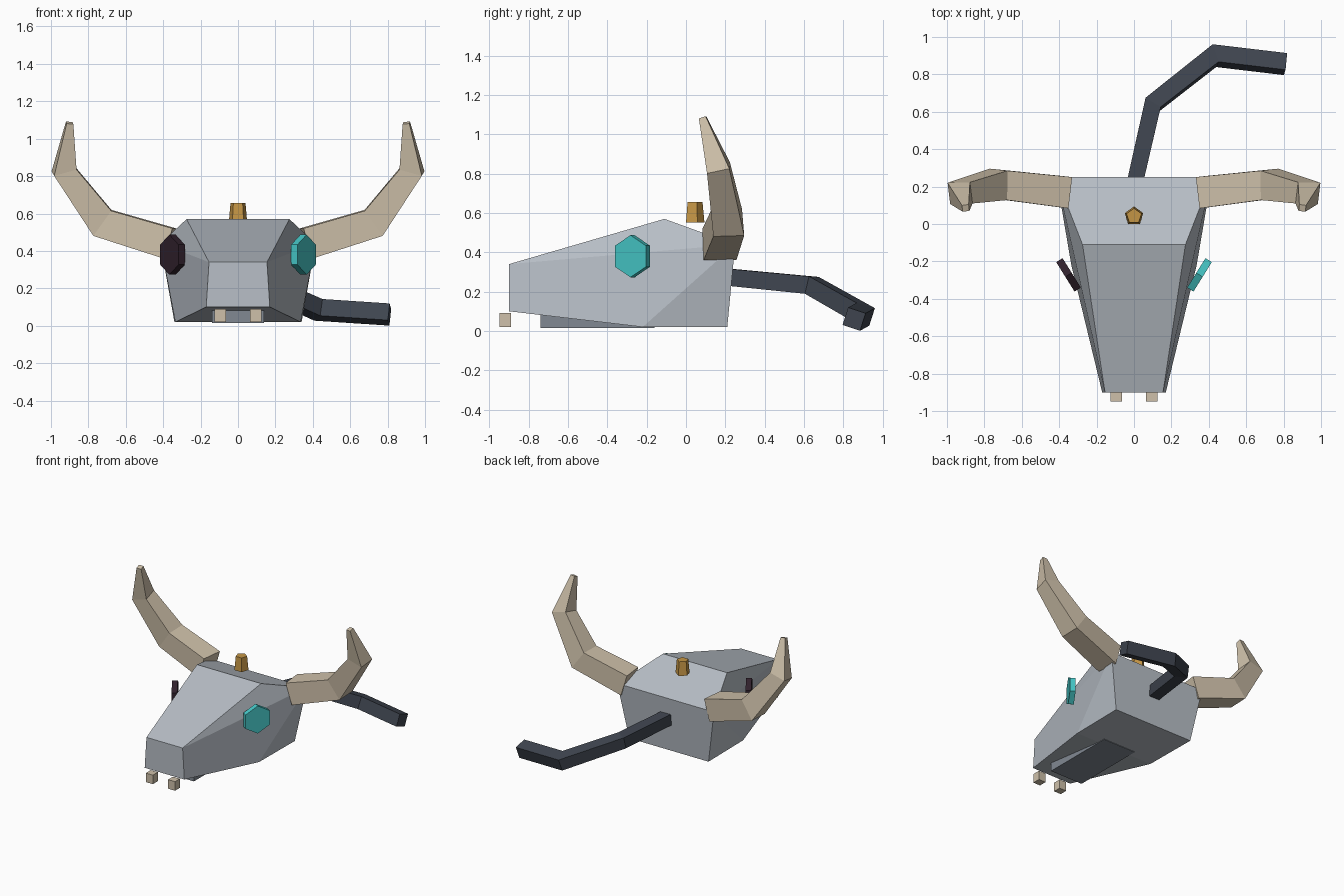
import bpy, bmesh, math
from mathutils import Vector, Matrix

cube = bpy.data.objects.get("Cube")
if cube:
    bpy.data.objects.remove(cube)


def material(name, r, g, b):
    m = bpy.data.materials.new(name)
    m.use_nodes = True
    m.diffuse_color = (r, g, b, 1)
    m.node_tree.nodes["Principled BSDF"].inputs["Base Color"].default_value = (r, g, b, 1)
    return m


BONE = material("pale_grey", 0.48, 0.52, 0.57)
JAW = material("slate_grey", 0.22, 0.25, 0.29)
HORN = material("ivory", 0.62, 0.53, 0.40)
GOLD = material("gold", 0.55, 0.30, 0.06)
TEAL = material("turquoise", 0.06, 0.56, 0.56)
DARK = material("dark_plum", 0.03, 0.015, 0.025)
TAIL = material("charcoal", 0.05, 0.06, 0.08)


def finish(name, bm, mat):
    bmesh.ops.recalc_face_normals(bm, faces=bm.faces)
    mesh = bpy.data.meshes.new(name)
    bm.to_mesh(mesh)
    bm.free()
    mesh.materials.append(mat)
    obj = bpy.data.objects.new(name, mesh)
    bpy.context.collection.objects.link(obj)
    return obj


def box(name, center, size, mat):
    bm = bmesh.new()
    bmesh.ops.create_cube(bm, size=1, matrix=Matrix.Translation(center) @ Matrix.Diagonal((*size, 1)))
    return finish(name, bm, mat)


def prism(name, sides, r1, r2, depth, matrix, mat):
    bm = bmesh.new()
    bmesh.ops.create_cone(bm, cap_ends=True, segments=sides, radius1=r1, radius2=r2,
                          depth=depth, matrix=matrix)
    return finish(name, bm, mat)


def sweep(name, path, halves, mat):
    """Square tube along a path, mitred at the bends, with a half width per point."""
    pts = [Vector(p) for p in path]
    dirs = [(b - a).normalized() for a, b in zip(pts, pts[1:])]
    up = Vector((0, 0, 1))
    up = (up - dirs[0] * up.dot(dirs[0])).normalized()
    bm = bmesh.new()
    rings = []
    for i, (p, h) in enumerate(zip(pts, halves)):
        d0, d1 = dirs[max(i - 1, 0)], dirs[min(i, len(dirs) - 1)]
        miter = (d0 + d1).normalized()
        side = d0.cross(up)
        ring = []
        for a, b in ((1, 1), (-1, 1), (-1, -1), (1, -1)):
            off = (side * a + up * b) * h
            off -= d0 * (off.dot(miter) / d0.dot(miter))
            ring.append(bm.verts.new(p + off))
        rings.append(ring)
        up = d0.rotation_difference(d1) @ up
    for r, s in zip(rings, rings[1:]):
        for k in range(4):
            n = (k + 1) % 4
            bm.faces.new((r[k], r[n], s[n], s[k]))
    bm.faces.new(rings[0])
    bm.faces.new(rings[-1])
    return finish(name, bm, mat)


# Skull: faceted hull around three sections, from muzzle to nape
bm = bmesh.new()
for w, y, z in ((0.155, -0.9, 0.34), (0.17, -0.9, 0.10),
                (0.275, -0.11, 0.57), (0.335, -0.22, 0.02),
                (0.415, 0.25, 0.44), (0.34, 0.21, 0.02)):
    for s in (-1, 1):
        bm.verts.new((s * w, y, z))
bmesh.ops.convex_hull(bm, input=bm.verts)
bmesh.ops.dissolve_limit(bm, angle_limit=0.01, verts=bm.verts, edges=bm.edges)
finish("skull", bm, BONE)

# Lower jaw
box("jaw", (0, -0.45, 0.066), (0.28, 0.58, 0.1), JAW)

# Paired parts: horns, eyes and teeth
for s, label, eye_mat in ((1, "left", TEAL), (-1, "right", DARK)):
    sweep(label + "_horn",
          [(s * 0.365, 0.17, 0.44), (s * 0.725, 0.212, 0.55),
           (s * 0.93, 0.165, 0.83), (s * 0.90, 0.085, 1.085)],
          (0.084, 0.078, 0.058, 0.018), HORN)
    normal = Vector((s * 0.85, -0.53, 0))
    turn = normal.to_track_quat('Z', 'Y').to_matrix().to_4x4()
    # the hexagon keeps its corners level and its flats above and below
    hexagon = Matrix.Translation((s * 0.35, -0.272, 0.38)) @ turn
    probe = turn @ Vector((1, 0, 0))
    roll = 0 if abs(probe.z) < 0.5 else math.pi / 2
    prism(label + "_eye", 6, 0.107, 0.107, 0.04,
          hexagon @ Matrix.Rotation(roll, 4, 'Z'), eye_mat)
    box(label + "_tooth", (s * 0.095, -0.92, 0.055), (0.06, 0.06, 0.07), HORN)

# Crown stud
prism("crown_stud", 5, 0.052, 0.042, 0.105,
      Matrix.Translation((0, 0.042, 0.603)) @ Matrix.Rotation(0, 4, 'Z'), GOLD)

# Spine tail trailing behind
sweep("tail", [(0, 0.2, 0.275), (0.1, 0.64, 0.232), (0.43, 0.9, 0.085), (0.81, 0.855, 0.06)],
      (0.043, 0.045, 0.047, 0.047), TAIL)
